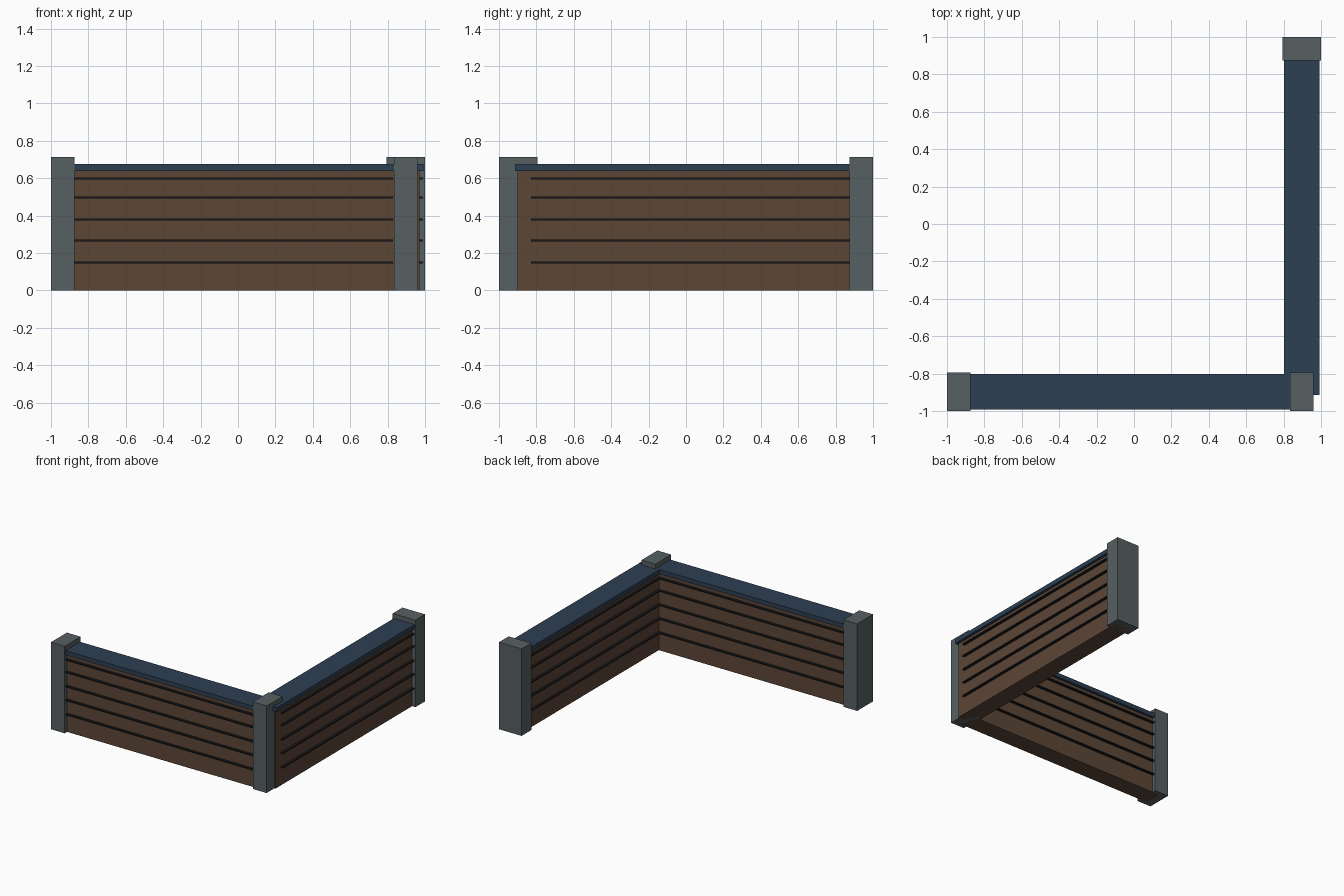
import bpy
import bmesh
from mathutils import Vector

default = bpy.data.objects.get("Cube")
if default:
    bpy.data.objects.remove(default, do_unlink=True)


def make_material(name, rgb):
    mat = bpy.data.materials.new(name)
    mat.use_nodes = True
    mat.diffuse_color = (*rgb, 1)
    mat.node_tree.nodes["Principled BSDF"].inputs["Base Color"].default_value = (*rgb, 1)
    return mat


stone = make_material("grey stone", (0.095, 0.117, 0.122))
wood = make_material("brown wood", (0.107, 0.061, 0.037))
navy = make_material("navy trim", (0.026, 0.05, 0.084))
dark = make_material("dark seam", (0.011, 0.01, 0.012))

CENTRE = 0.897  # distance of each wall's centre line from the origin


def box(name, start, end, half_depth, bottom, top, mat, side):
    """Box along a wall; start and end are measured from the wall's far post."""
    near, far = start - 1, end - 1
    middle = Vector(((near + far) / 2, -CENTRE, (bottom + top) / 2))
    size = Vector((far - near, half_depth * 2, top - bottom))
    if side:
        middle.x, middle.y = -middle.y, -middle.x
        size.x, size.y = size.y, size.x
    bm = bmesh.new()
    bmesh.ops.create_cube(bm, size=1)
    bmesh.ops.scale(bm, vec=size, verts=bm.verts)
    mesh = bpy.data.meshes.new(name)
    bm.to_mesh(mesh)
    bm.free()
    mesh.materials.append(mat)
    obj = bpy.data.objects.new(name, mesh)
    obj.location = middle
    bpy.context.collection.objects.link(obj)


# Two matching walls that meet at the corner
for label, side in (("front", False), ("side", True)):
    box(f"{label}_wall_panel", 0.06, 1.9, 0.073, 0, 0.64, wood, side)
    box(f"{label}_wall_cap", 0.06, 1.915, 0.095, 0.64, 0.676, navy, side)
    box(f"{label}_end_post", 0, 0.125, 0.103, 0, 0.715, stone, side)
    # Raised seams between the planks, on both faces
    for i, height in enumerate((0.15, 0.267, 0.38, 0.497, 0.599)):
        box(f"{label}_plank_seam_{i + 1}", 0.06, 1.83, 0.093,
            height - 0.005, height + 0.005, dark, side)

# Shared corner post
box("corner_post", 1.835, 1.96, 0.103, 0, 0.715, stone, False)
